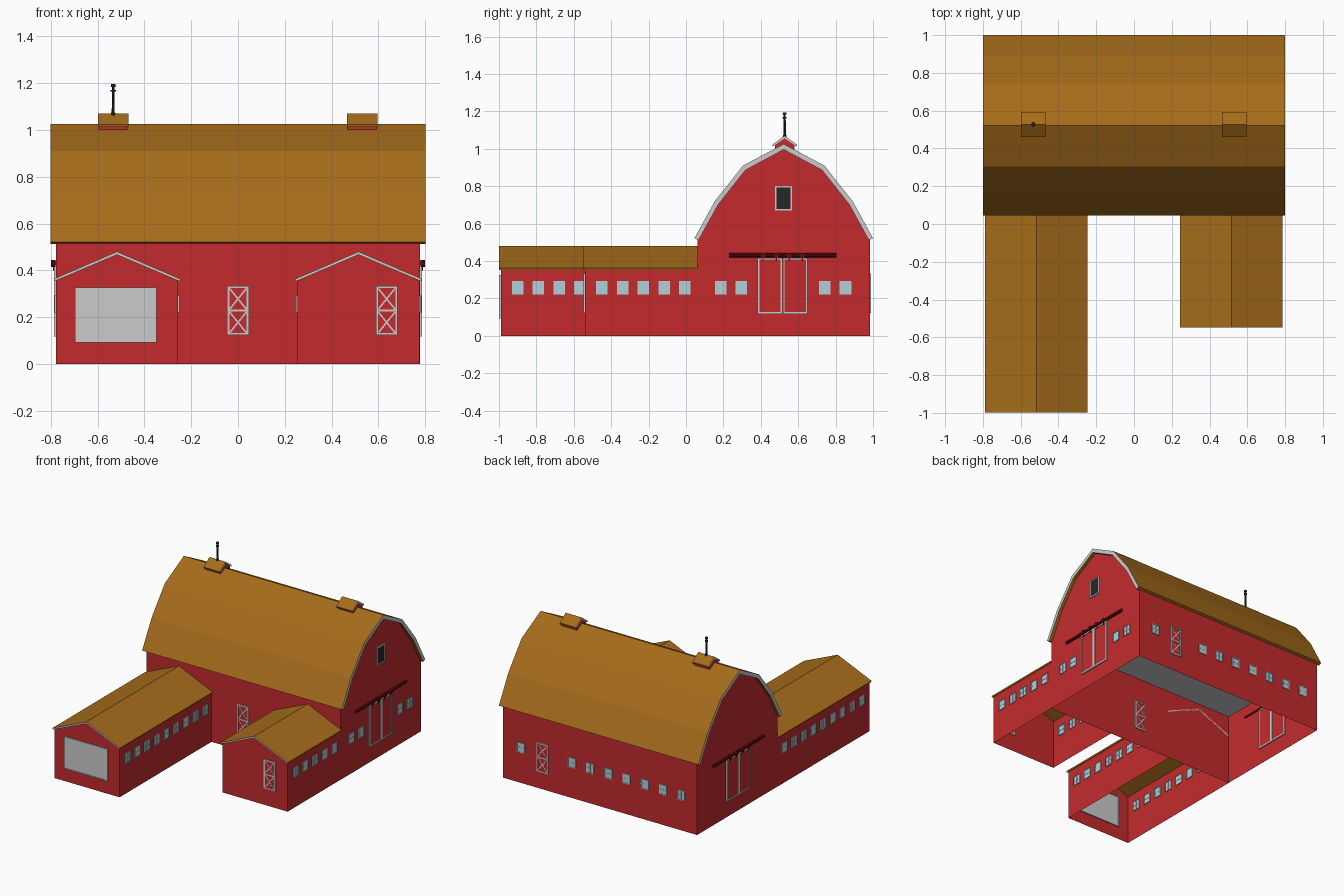
import bpy, bmesh, math
from mathutils import Matrix, Vector

if "Cube" in bpy.data.objects:
    bpy.data.objects.remove(bpy.data.objects["Cube"])


def material(name, rgb):
    m = bpy.data.materials.new(name)
    m.diffuse_color = (*rgb, 1)
    m.use_nodes = True
    m.node_tree.nodes["Principled BSDF"].inputs["Base Color"].default_value = m.diffuse_color
    return m


RED, BROWN, GLASS, DARK, RUST, GREY = range(6)
MATS = [material("barn_red", (0.55, 0.024, 0.026)), material("roof_brown", (0.38, 0.15, 0.011)),
        material("glass_blue", (0.38, 0.64, 0.75)), material("dark", (0.02, 0.02, 0.02)),
        material("rail_red", (0.13, 0.003, 0.006)), None]


def finish(bm, name):
    me = bpy.data.meshes.new(name)
    bm.to_mesh(me)
    bm.free()
    for m in MATS:
        me.materials.append(m)
    ob = bpy.data.objects.new(name, me)
    bpy.context.collection.objects.link(ob)
    return ob


def prism(profile, axis, a, b):
    """Closed extrusion of a (u, z) profile along x or y."""
    bm = bmesh.new()
    place = (lambda t, u, z: (t, u, z)) if axis == 'x' else (lambda t, u, z: (u, t, z))
    ends = [[bm.verts.new(place(t, u, z)) for u, z in profile] for t in (a, b)]
    for e in ends:
        bm.faces.new(e)
    n = len(profile)
    for i in range(n):
        j = (i + 1) % n
        bm.faces.new((ends[0][i], ends[0][j], ends[1][j], ends[1][i]))
    bmesh.ops.recalc_face_normals(bm, faces=bm.faces)
    bm.normal_update()
    return bm


def walls(name, profile, axis, a, b, open_back=False):
    """Wall shell, open below and under the roof."""
    bm = prism(profile, axis, a, b)
    drop = [f for f in bm.faces if abs(f.normal.z) > 0.1 or (open_back and f.normal.y > 0.9)]
    bmesh.ops.delete(bm, geom=drop, context='FACES')
    finish(bm, name)


def mirrored(half, c):
    """Half profile (offset from centre, z), eave to ridge, mirrored about c."""
    return [(c - o, z) for o, z in half] + [(c + o, z) for o, z in half[::-1] if o > 0]


def roof(name, outer, inner, c, axis, a, b):
    """Roof shell with grey gable trim."""
    bm = prism(mirrored(outer, c) + mirrored(inner, c)[::-1], axis, a, b)
    for f in bm.faces:
        end = abs(f.normal.x if axis == 'x' else f.normal.y) > 0.99
        f.material_index = GREY if end else BROWN
    finish(bm, name)


def add_box(bm, mat, x, y, z, w, d, h, rot=0):
    m = (Matrix.Translation((x, y, z)) @ Matrix.Rotation(rot, 4, 'Y')
         @ Matrix.Diagonal((w, d, h, 1)))
    for v in bmesh.ops.create_cube(bm, size=1, matrix=m)['verts']:
        for f in v.link_faces:
            f.material_index = mat


def add_cyl(bm, mat, loc, r, h, axis='Z', seg=8, r2=None):
    rot = {'Z': Matrix(), 'X': Matrix.Rotation(math.pi / 2, 4, 'Y'),
           'Y': Matrix.Rotation(math.pi / 2, 4, 'X')}[axis]
    vs = bmesh.ops.create_cone(bm, cap_ends=True, segments=seg, radius1=r, radius2=r if r2 is None else r2,
                               depth=h, matrix=Matrix.Translation(loc) @ rot)['verts']
    for v in vs:
        for f in v.link_faces:
            f.material_index = mat


def frame(bm, mat, z, w, h, t, d, x=0):
    for s in (-1, 1):
        add_box(bm, mat, x + s * (w - t) / 2, 0, z, t, d, h)
        add_box(bm, mat, x, 0, z + s * (h - t) / 2, w - 2 * t, d, t)


def mount(bm, name, x, y, facing):
    """Turn a fitting built facing -y to its wall."""
    ang = {'front': 0, 'right': 90, 'back': 180, 'left': -90}[facing]
    bm.transform(Matrix.Translation((x, y, 0)) @ Matrix.Rotation(math.radians(ang), 4, 'Z'))
    finish(bm, name)


def window(x, y, facing):
    bm = bmesh.new()
    add_box(bm, GLASS, 0, 0, 0.256, 0.056, 0.006, 0.066)
    frame(bm, GREY, 0.256, 0.062, 0.072, 0.004, 0.012)
    add_box(bm, GREY, 0, 0, 0.256, 0.004, 0.01, 0.066)
    add_box(bm, GREY, 0, 0, 0.256, 0.056, 0.009, 0.004)
    mount(bm, "window", x, y, facing)


def small_door(x, y, facing):
    bm = bmesh.new()
    w, h, z0 = 0.092, 0.21, 0.228
    add_box(bm, RED, 0, 0, z0, w - 0.01, 0.006, h - 0.01)
    frame(bm, GREY, z0, w, h, 0.009, 0.014)
    add_box(bm, GREY, 0, 0, z0, w - 0.018, 0.013, 0.009)
    pw, ph = w - 0.018, (h - 0.027) / 2
    for zz in (-1, 1):
        for s in (-1, 1):
            add_box(bm, GREY, 0, 0, z0 + zz * (ph + 0.009) / 2, 0.007, 0.01 + 0.001 * s,
                    math.hypot(pw, ph) - 0.004, s * math.atan2(pw, ph))
    mount(bm, "cross_braced_door", x, y, facing)


def sliding_door(x, y, facing):
    bm = bmesh.new()
    for s in (-1, 1):
        add_box(bm, RED, s * 0.067, 0, 0.267, 0.12, 0.012, 0.29)
        frame(bm, GREY, 0.267, 0.133, 0.3, 0.01, 0.02, s * 0.067)
        for o in (0.035, 0.105):
            add_cyl(bm, RUST, (s * o, -0.012, 0.43), 0.015, 0.018, 'Y')
            add_box(bm, RUST, s * o, -0.01, 0.415, 0.007, 0.006, 0.03)
    add_cyl(bm, RUST, (0, -0.006, 0.431), 0.011, 0.575, 'X')
    mount(bm, "sliding_door", x, y, facing)


# main barn
C = 0.5225
body = [(0.46, 0), (0.46, 0.53), (0.355, 0.71), (0.207, 0.89), (0, 0.998)]
walls("barn_walls", mirrored(body, C), 'x', -0.777, 0.777)
roof("barn_roof", [(0.4775, 0.522), (0.37, 0.718), (0.218, 0.91), (0, 1.026)],
     [(0.455, 0.512), (0.35, 0.702), (0.205, 0.886), (0, 0.996)], C, 'x', -0.8, 0.8)
bm = bmesh.new()
bmesh.ops.create_grid(bm, x_segments=1, y_segments=1, size=0.5,
                      matrix=Matrix.Translation((0, C, 0.512)) @ Matrix.Diagonal((1.554, 0.92, 1, 1)))
for f in bm.faces:
    f.material_index = GREY
finish(bm, "barn_ceiling")

# two front wings
for name, cx, y0 in (("left_wing", -0.517, -0.99), ("right_wing", 0.515, -0.54)):
    walls(name + "_walls", mirrored([(0.261, 0), (0.261, 0.355), (0, 0.468)], cx), 'y', y0, 0.0625, True)
    roof(name + "_roof", [(0.271, 0.363), (0, 0.48)], [(0.267, 0.353), (0, 0.467)],
         cx, 'y', y0 - 0.009, 0.0625)

# windows
for i in range(9):
    window(-0.256, -0.9 + i * 0.111, 'right')
    window(-0.778, -0.9 + i * 0.111, 'left')
for i in range(5):
    window(0.776, -0.45 + i * 0.111, 'right')
    window(0.254, -0.45 + i * 0.111, 'left')
for y in (0.185, 0.296, 0.742, 0.853):
    window(0.777, y, 'right')
for x in [0.635] + [0.225 - i * 0.146 for i in range(7)]:
    window(x, 0.9825, 'back')

# doors
small_door(0, 0.0625, 'front')
small_door(0.635, -0.54, 'front')
small_door(0.46, 0.9825, 'back')
sliding_door(0.777, 0.517, 'right')
sliding_door(-0.777, 0.517, 'left')
bm = bmesh.new()
add_box(bm, GREY, 0, 0, 0.209, 0.335, 0.01, 0.222)
frame(bm, GREY, 0.209, 0.347, 0.234, 0.007, 0.018)
mount(bm, "garage_door", -0.522, -0.99, 'front')

# loft opening
bm = bmesh.new()
add_box(bm, DARK, 0, 0, 0.735, 0.08, 0.006, 0.12)
frame(bm, GREY, 0.735, 0.092, 0.132, 0.008, 0.014)
mount(bm, "loft_window", 0.777, 0.521, 'right')

# ridge cupolas
for cx in (-0.533, 0.53):
    finish(prism(mirrored([(0.052, 0.965), (0.052, 1.022), (0, 1.056)], 0.5275), 'x', cx - 0.062, cx + 0.062),
           "cupola")
    roof("cupola_roof", [(0.066, 1.022), (0, 1.07)], [(0.064, 1.012), (0, 1.056)],
         0.5275, 'x', cx - 0.065, cx + 0.065)

# mast on the left cupola
bm = bmesh.new()
for r, z0, z1, r2 in ((0.012, 1.06, 1.075, 0.008), (0.0065, 1.07, 1.19, 0.0055),
                      (0.011, 1.163, 1.171, 0.011), (0.011, 1.184, 1.195, 0.009)):
    add_cyl(bm, DARK, (-0.533, 0.5275, (z0 + z1) / 2), r, z1 - z0, r2=r2)
finish(bm, "mast")
